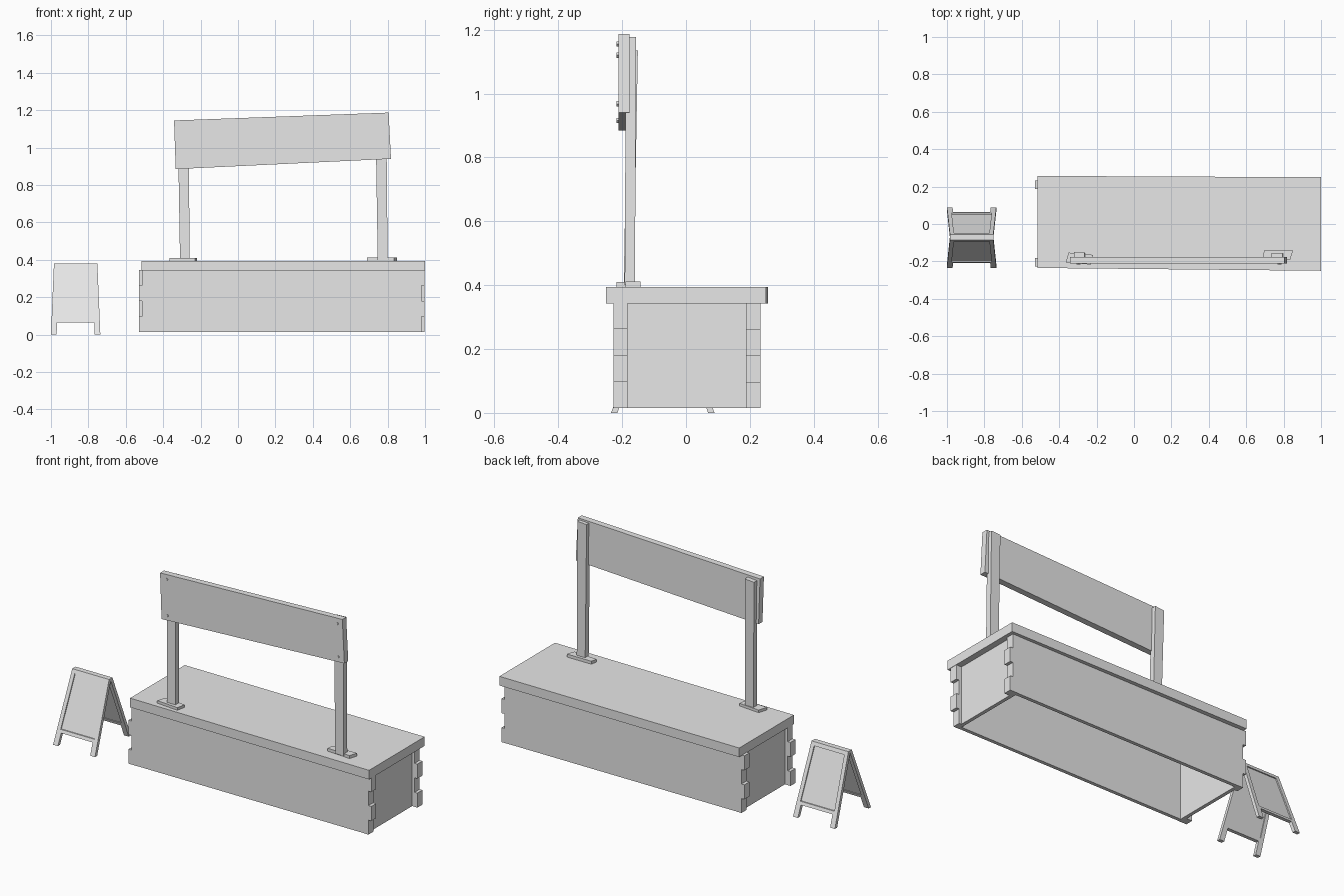
import bpy, bmesh
from mathutils import Vector

if "Cube" in bpy.data.objects:
    bpy.data.objects.remove(bpy.data.objects["Cube"])

grey = bpy.data.materials.new("plain grey")
grey.use_nodes = True
COLOUR = (0.8, 0.8, 0.8, 1)
grey.diffuse_color = COLOUR
grey.node_tree.nodes["Principled BSDF"].inputs["Base Color"].default_value = COLOUR


def prism(name, near, far):
    """Solid between two matching outlines."""
    bm = bmesh.new()
    a = [bm.verts.new(p) for p in near]
    b = [bm.verts.new(p) for p in far]
    bm.faces.new(a)
    bm.faces.new(b[::-1])
    for i in range(len(a)):
        j = (i + 1) % len(a)
        bm.faces.new((a[j], a[i], b[i], b[j]))
    bmesh.ops.recalc_face_normals(bm, faces=bm.faces)
    mesh = bpy.data.meshes.new(name)
    bm.to_mesh(mesh)
    bm.free()
    mesh.materials.append(grey)
    obj = bpy.data.objects.new(name, mesh)
    bpy.context.collection.objects.link(obj)
    return obj


def upright(name, outline, y0, y1, lean=0.0, z_ref=0.0):
    """Outline in x and z, given depth in y; lean shifts y with height."""
    def layer(y):
        return [(x, y + lean * (z - z_ref), z) for x, z in outline]
    return prism(name, layer(y0), layer(y1))


def flat(name, outline, z0, z1):
    """Outline in x and y, raised from z0 to z1."""
    return prism(name, [(x, y, z0) for x, y in outline],
                 [(x, y, z1) for x, y in outline])


def box(name, x0, x1, y0, y1, z0, z1):
    return flat(name, [(x0, y0), (x1, y0), (x1, y1), (x0, y1)], z0, z1)


# Counter: a slightly crooked top on an open-bottomed box
flat("counter_top", [(-0.515, -0.235), (1, -0.25), (1, 0.25), (-0.515, 0.257)], 0.343, 0.395)
BASE, RIM = 0.015, 0.345
box("front_panel", -0.505, 0.98, -0.226, -0.206, BASE, RIM)
box("back_panel", -0.505, 0.98, 0.212, 0.232, BASE, RIM)
box("left_end_panel", 0.945, 0.965, -0.21, 0.215, BASE, RIM)
box("right_end_panel", -0.495, -0.475, -0.21, 0.215, BASE, RIM)

# Finger joints: alternating blocks stacked at each corner
STEP = (RIM - BASE) / 4
for side, end, sx in (("left", 0.98, 1), ("right", -0.512, -1)):
    for face, y0, y1, shift in (("front", -0.227, -0.183, 0), ("back", 0.188, 0.233, 1)):
        for i in range(4):
            out = (i + shift + (sx > 0)) % 2 == 0
            tip = end + sx * (0.018 if out else 0)
            z = BASE + i * STEP
            box(f"{face}_{side}_joint_{i + 1}", min(tip, end - sx * 0.035),
                max(tip, end - sx * 0.035), y0, y1, z, z + STEP)

# Sign posts with foot plates
flat("right_foot", [(-0.365, -0.205), (-0.23, -0.217), (-0.22, -0.165), (-0.35, -0.153)], 0.395, 0.41)
flat("left_foot", [(0.69, -0.18), (0.835, -0.19), (0.85, -0.143), (0.695, -0.143)], 0.395, 0.412)
upright("right_post", [(-0.31, 0.4), (-0.258, 0.4), (-0.265, 1.135), (-0.322, 1.13)],
        -0.195, -0.164, 0.018, 0.4)
upright("left_post", [(0.747, 0.4), (0.8, 0.4), (0.793, 1.177), (0.735, 1.174)],
        -0.192, -0.16, 0.005, 0.4)

# Tilted sign board with nail heads
upright("sign_board", [(-0.333, 0.885), (0.818, 0.94), (0.805, 1.187), (-0.342, 1.145)],
        -0.212, -0.177)
for i, (x, z) in enumerate([(-0.3, 1.12), (-0.295, 0.915), (0.775, 1.155), (0.78, 0.968)]):
    r = 0.008
    upright(f"nail_{i + 1}", [(x - r, z), (x, z - r), (x + r, z), (x, z + r)], -0.217, -0.208)

# Folding floor sign: two leaning framed leaves
MID, TOP = -0.868, 0.38


def half(z):
    """Half width of the floor sign at a height."""
    return 0.132 - 0.016 * z / TOP


def band(z0, z1, inset):
    return [(MID - half(z0) + inset, z0), (MID + half(z0) - inset, z0),
            (MID + half(z1) - inset, z1), (MID - half(z1) + inset, z1)]


for leaf, outer, thick, lean in (("front", -0.085, 0.02, 0.395), ("back", -0.055, -0.02, -0.38)):
    for side, s in (("left", 1), ("right", -1)):
        leg = [(MID + s * (half(z) - d), z) for d, z in
               ((0, 0), (0, TOP), (0.022, TOP), (0.022, 0.065), (0.03, 0.065), (0.03, 0))]
        upright(f"{leaf}_leaf_{side}_leg", leg, outer, outer + thick, lean, TOP)
    upright(f"{leaf}_leaf_top_rail", band(0.36, TOP, 0.02), outer, outer + thick, lean, TOP)
    upright(f"{leaf}_leaf_bottom_rail", band(0.065, 0.082, 0.02), outer, outer + thick, lean, TOP)
    upright(f"{leaf}_leaf_writing_panel", band(0.07, 0.37, 0.015),
            outer + thick * 0.35, outer + thick * 0.75, lean, TOP)
box("hinge_cap", MID - half(TOP), MID + half(TOP), -0.085, -0.055, 0.368, TOP)
